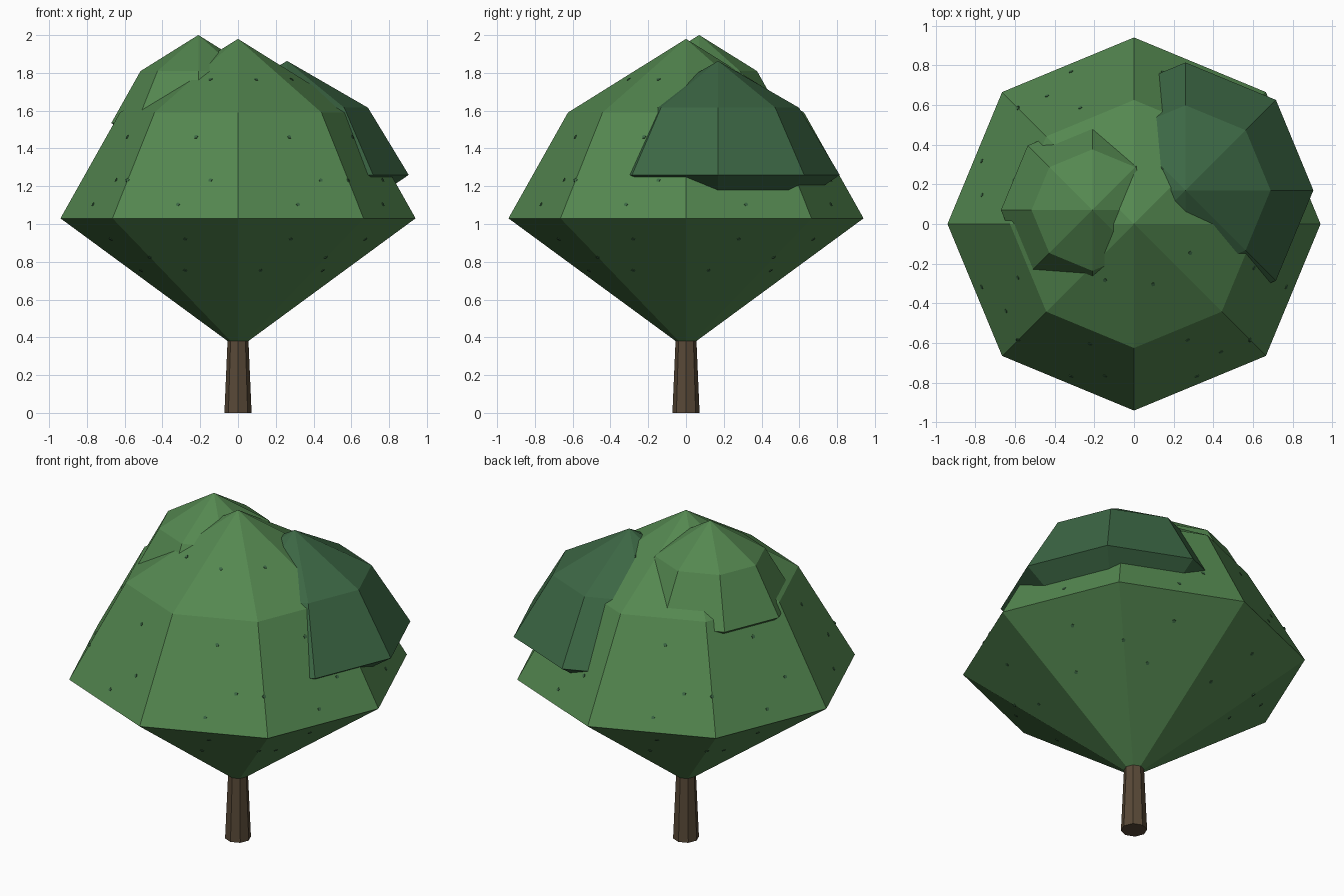
import bpy, bmesh, math
from mathutils import Vector

if "Cube" in bpy.data.objects:
    bpy.data.objects.remove(bpy.data.objects["Cube"])

SIDES = 8


def material(name, rgb):
    m = bpy.data.materials.new(name)
    m.diffuse_color = (*rgb, 1)
    m.use_nodes = True
    m.node_tree.nodes["Principled BSDF"].inputs["Base Color"].default_value = m.diffuse_color
    return m


leaf = material("leaf_green", (0.088, 0.243, 0.080))
dark_leaf = material("dark_leaf_green", (0.045, 0.135, 0.058))
bark = material("bark_brown", (0.098, 0.066, 0.038))


def finish(bm, name, mat, loc=(0, 0, 0)):
    bmesh.ops.recalc_face_normals(bm, faces=bm.faces[:])
    me = bpy.data.meshes.new(name)
    bm.to_mesh(me)
    bm.free()
    me.materials.append(mat)
    ob = bpy.data.objects.new(name, me)
    ob.location = loc
    bpy.context.collection.objects.link(ob)
    return ob


def ring_point(r, z, i):
    a = 2 * math.pi * i / SIDES
    return Vector((r * math.cos(a), r * math.sin(a), z))


def lathe(name, profile, mat, loc=(0, 0, 0)):
    """Eight-sided solid of revolution; radius 0 gives a point."""
    bm = bmesh.new()
    rings = []
    for r, z in profile:
        n = 1 if r == 0 else SIDES
        rings.append([bm.verts.new(ring_point(r, z, i)) for i in range(n)])
    for a, b in zip(rings, rings[1:]):
        for i in range(SIDES):
            j = (i + 1) % SIDES
            loop = [a[i % len(a)], a[j % len(a)], b[j % len(b)], b[i % len(b)]]
            bm.faces.new(list(dict.fromkeys(loop)))
    for ring in (rings[0], rings[-1]):
        if len(ring) > 2:
            bm.faces.new(ring)
    return finish(bm, name, mat, loc)


# Trunk
lathe("trunk", [(0.072, 0), (0.055, 0.39), (0.04, 0.5)], bark)

# Foliage clumps share one profile, measured from the widest ring
CLUMP = [(0, -0.69), (0.94, 0), (0.625, 0.56), (0, 0.95)]


def clump(name, mat, loc, s, sz):
    lathe(name, [(r * s, z * sz) for r, z in CLUMP], mat, loc)


clump("main_foliage", leaf, (0, 0, 1.03), 1, 1)
clump("left_foliage", leaf, (-0.21, 0.07, 1.535), 0.49, 0.49)
clump("right_foliage", dark_leaf, (0.26, 0.17, 1.26), 0.685, 0.635)

# Tiny leaf flecks on the main foliage, (side fraction, height fraction) per band
FLECKS = [
    (1, [(0.5, 0.13), (0.75, 0.36), (0.0, 0.36), (0.55, 0.77)]),
    (0, [(0.5, 0.84), (0.0, 0.7), (0.3, 0.6)]),
    (2, [(0.4, 0.45)]),
]
bm = bmesh.new()
for band, spots in FLECKS:
    (r0, z0), (r1, z1) = CLUMP[band], CLUMP[band + 1]
    for i in range(SIDES):
        p0, p1 = ring_point(r0, z0, i), ring_point(r0, z0, i + 1)
        q0, q1 = ring_point(r1, z1, i), ring_point(r1, z1, i + 1)
        along = ring_point(1, 0, i + 1) - ring_point(1, 0, i)
        normal = along.cross(q0 - p0).normalized()
        rot = normal.to_track_quat('Z', 'Y').to_matrix().to_4x4()
        for u, v in spots:
            if (i % 2 == 0) and u == 0:
                continue
            c = p0.lerp(p1, u).lerp(q0.lerp(q1, u), v)
            made = bmesh.ops.create_cone(bm, cap_ends=True, segments=5, radius1=0.011,
                                         radius2=0.011, depth=0.006, matrix=rot)
            bmesh.ops.translate(bm, verts=made["verts"], vec=c)
finish(bm, "leaf_flecks", dark_leaf, (0, 0, 1.03))
